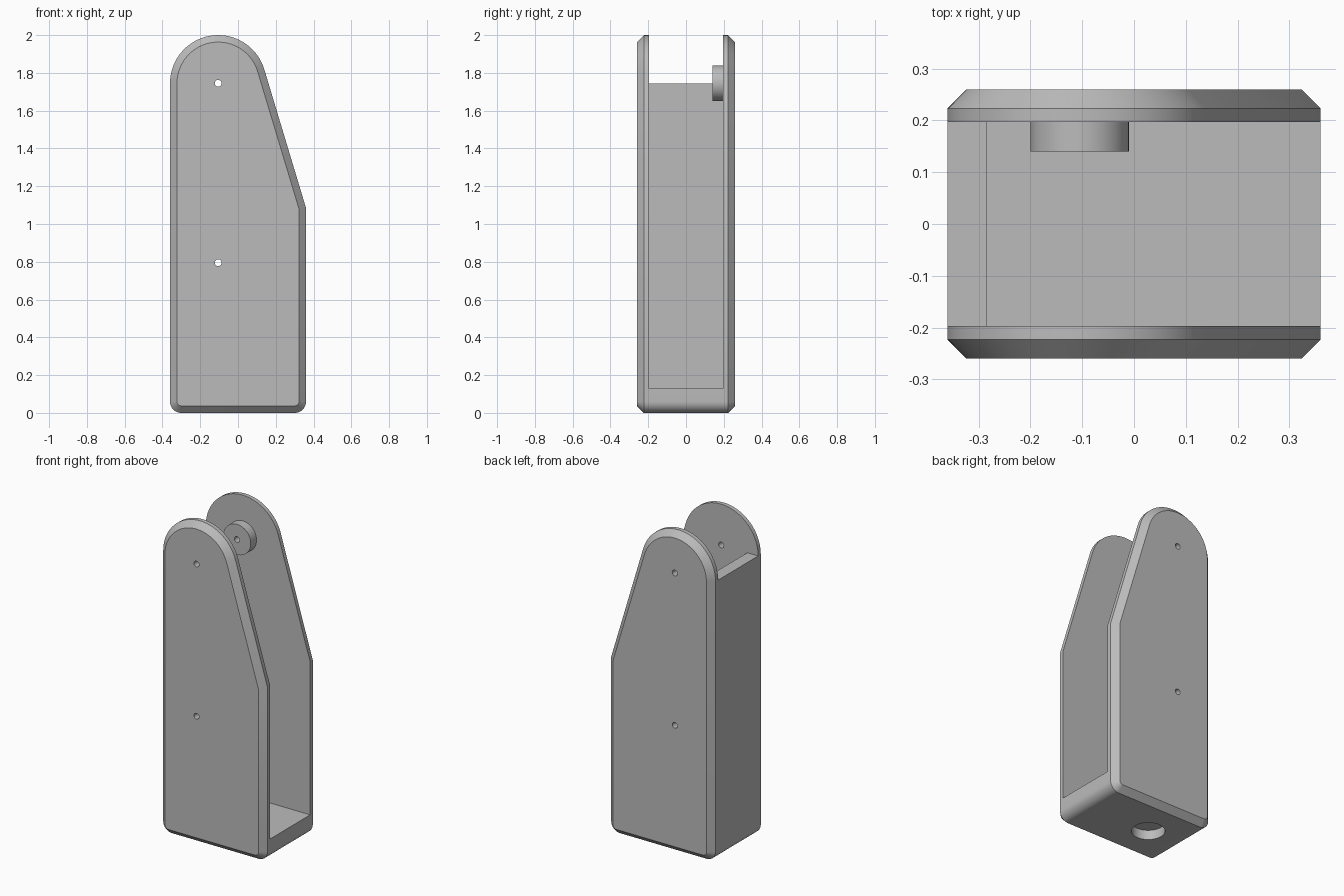
import bpy, bmesh, math
from mathutils import Vector

if "Cube" in bpy.data.objects:
    bpy.data.objects.remove(bpy.data.objects["Cube"], do_unlink=True)

HALF_W, HALF_D, CHAMFER = 0.36, 0.26, 0.037
INNER = 0.197                      # inside face of the cheeks
PIVOT = Vector((-0.105, 1.745))    # centre of the rounded top
TOP_R = 0.255
SHOULDER_Z = 1.085                 # where the slope meets the front edge
FOOT_R = 0.06

grey = bpy.data.materials.new("plain grey")
grey.use_nodes = True
colour = (0.5, 0.5, 0.5, 1)
grey.diffuse_color = colour
grey.node_tree.nodes["Principled BSDF"].inputs["Base Color"].default_value = colour


def arc(cx, cz, r, start, end, steps):
    return [(cx + r * math.cos(start + (end - start) * i / steps),
             cz + r * math.sin(start + (end - start) * i / steps))
            for i in range(steps + 1)]


def outline(inset):
    """Side profile moved inward by the inset."""
    corner = Vector((HALF_W, SHOULDER_Z)) - PIVOT
    tangent = math.atan2(corner.y, corner.x) + math.acos(TOP_R / corner.length)
    x = HALF_W - inset
    dx = x - PIVOT.x
    z = PIVOT.y + (TOP_R - inset - math.cos(tangent) * dx) / math.sin(tangent)
    foot_x, r = HALF_W - FOOT_R, FOOT_R - inset
    return (arc(-foot_x, FOOT_R, r, math.pi, 1.5 * math.pi, 10)
            + arc(foot_x, FOOT_R, r, 1.5 * math.pi, 2 * math.pi, 10)
            + [(x, z)]
            + arc(PIVOT.x, PIVOT.y, TOP_R - inset, tangent, math.pi, 48))


def loft(name, layers):
    """Solid through matching xz profiles, each at its own y."""
    bm = bmesh.new()
    rings = [[bm.verts.new((x, y, z)) for x, z in pts] for y, pts in layers]
    n = len(rings[0])
    for a, b in zip(rings, rings[1:]):
        for i in range(n):
            j = (i + 1) % n
            bm.faces.new((a[i], a[j], b[j], b[i]))
    bm.faces.new(rings[0])
    bm.faces.new(rings[-1])
    bmesh.ops.recalc_face_normals(bm, faces=bm.faces[:])
    mesh = bpy.data.meshes.new(name)
    bm.to_mesh(mesh)
    bm.free()
    mesh.materials.append(grey)
    obj = bpy.data.objects.new(name, mesh)
    bpy.context.collection.objects.link(obj)
    return obj


def rod(name, x, z, radius, y0, y1, steps):
    ring = arc(x, z, radius, 0, 2 * math.pi, steps)[:-1]
    return loft(name, [(y0, ring), (y1, ring)])


def combine(target, tool, operation):
    tool.hide_render = True
    mod = target.modifiers.new(tool.name, 'BOOLEAN')
    mod.operation, mod.solver, mod.object = operation, 'EXACT', tool
    bpy.context.view_layer.objects.active = target
    bpy.ops.object.modifier_apply(modifier=mod.name)
    bpy.data.objects.remove(tool, do_unlink=True)


# Chamfered housing block
full, small = outline(0), outline(CHAMFER)
edge = HALF_D - CHAMFER
housing = loft("housing", [(-HALF_D, small), (-edge, full),
                           (edge, full), (HALF_D, small)])

# Open channel, leaving the floor, back wall and two cheeks
back_x, floor_z = -0.285, 0.13
channel = [(back_x, floor_z), (1, floor_z), (1, 3), (-1, 3),
           (-1, PIVOT.y), (back_x, PIVOT.y)]
combine(housing, loft("channel_cutter", [(-INNER, channel), (INNER, channel)]),
        'DIFFERENCE')

# Round spacer inside the rear cheek
combine(housing, rod("spacer", PIVOT.x, PIVOT.y, 0.095, 0.14, 0.215, 48), 'UNION')

# Pin holes through both cheeks
for z in (PIVOT.y, 0.795):
    combine(housing, rod("pin_cutter", PIVOT.x, z, 0.018, -1, 1, 24), 'DIFFERENCE')

# Shallow round socket under the floor
socket = rod("socket_cutter", 0, 0, 0.095, -0.06, 0.06, 48)
socket.rotation_euler.x = math.pi / 2
socket.location.x = PIVOT.x
bpy.context.view_layer.update()
combine(housing, socket, 'DIFFERENCE')

# Smooth curves, sharp edges
bpy.ops.object.select_all(action='DESELECT')
housing.select_set(True)
bpy.context.view_layer.objects.active = housing
bpy.ops.object.shade_smooth_by_angle(angle=math.radians(25))
